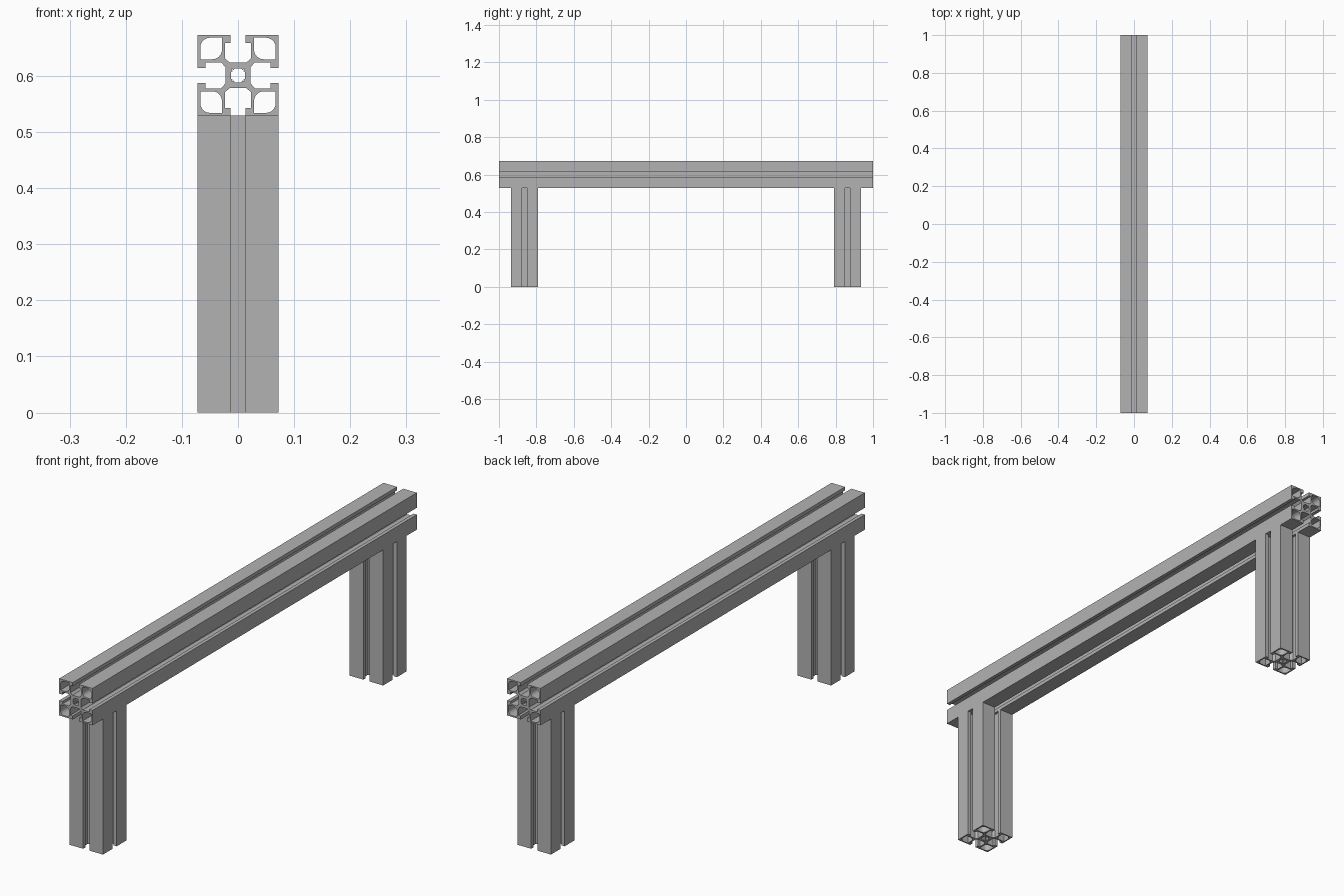
import bpy, bmesh
from math import pi, sin, cos
from mathutils import Matrix, Vector

cube = bpy.data.objects.get("Cube")
if cube:
    bpy.data.objects.remove(cube)

HALF = 0.072       # half the width of the square section
BEAM_Z = 0.601
LEG_TOP = BEAM_Z - HALF
LEG_Y = 0.864

metal = bpy.data.materials.new("aluminium_grey")
metal.use_nodes = True
grey = (0.45, 0.45, 0.45, 1)
metal.diffuse_color = grey
metal.node_tree.nodes["Principled BSDF"].inputs["Base Color"].default_value = grey


def four_turns(points):
    """Repeat a run of points around the centre in quarter turns."""
    return [Matrix.Rotation(k * pi / 2, 2) @ Vector(p) for k in range(4) for p in points]


def slotted_outline():
    """Square outline with a T-slot in the middle of each side."""
    half_slot = [(0.0134, HALF), (0.0134, 0.058), (0.0232, 0.058),
                 (0.0232, 0.030), (0.0145, 0.0225)]
    mirrored = [(-x, y) for x, y in reversed(half_slot)]
    return four_turns([(HALF, HALF)] + half_slot + mirrored)


def corner_hollow():
    """Leaf-shaped hollow, rounded at its inner and outer corners."""
    lo, hi, r = 0.0286, 0.067, 0.017
    arc = [i * pi / 12 for i in range(7)]
    outer = [(hi - r + r * cos(a), hi - r + r * sin(a)) for a in arc]
    inner = [(lo + r - r * cos(a), lo + r - r * sin(a)) for a in arc]
    return [Vector(p) for p in outer + [(lo, hi)] + inner + [(hi, lo)]]


def centre_bore():
    """Bore with a small notch on each diagonal."""
    return four_turns([(0.0125, -0.006), (0.0125, 0.006), (0.0095, 0.0075),
                       (0.0115, 0.0115), (0.0075, 0.0095), (0.006, 0.0125)])


def extrusion(name, length, location, rotation=(0, 0, 0)):
    """Fill the section and extrude it along its local z, then make it a mesh."""
    curve = bpy.data.curves.new(name + "_section", 'CURVE')
    curve.dimensions = '2D'
    curve.fill_mode = 'BOTH'
    curve.extrude = length / 2
    hollow = corner_hollow()
    loops = [slotted_outline(), centre_bore()]
    loops += [[Matrix.Rotation(k * pi / 2, 2) @ p for p in hollow] for k in range(4)]
    for loop in loops:
        spline = curve.splines.new('POLY')
        spline.points.add(len(loop) - 1)
        for point, p in zip(spline.points, loop):
            point.co = (p.x, p.y, 0, 1)
        spline.use_cyclic_u = True
    helper = bpy.data.objects.new(name + "_helper", curve)
    bpy.context.collection.objects.link(helper)
    graph = bpy.context.evaluated_depsgraph_get()
    mesh = bpy.data.meshes.new_from_object(helper.evaluated_get(graph))
    bpy.data.objects.remove(helper)
    bpy.data.curves.remove(curve)

    bm = bmesh.new()
    bm.from_mesh(mesh)
    bmesh.ops.remove_doubles(bm, verts=bm.verts, dist=0.00005)
    bmesh.ops.recalc_face_normals(bm, faces=bm.faces)
    for face in bm.faces:
        face.smooth = False
        face.material_index = 0
    bm.to_mesh(mesh)
    bm.free()
    mesh.materials.clear()
    mesh.materials.append(metal)
    obj = bpy.data.objects.new(name, mesh)
    obj.location = location
    obj.rotation_euler = rotation
    bpy.context.collection.objects.link(obj)
    return obj


# Long beam on two legs, all cut from the same section
extrusion("beam", 2.0, (0, 0, BEAM_Z), (pi / 2, 0, 0))
for name, side in (("front_leg", -1), ("back_leg", 1)):
    extrusion(name, LEG_TOP, (0, side * LEG_Y, LEG_TOP / 2))
